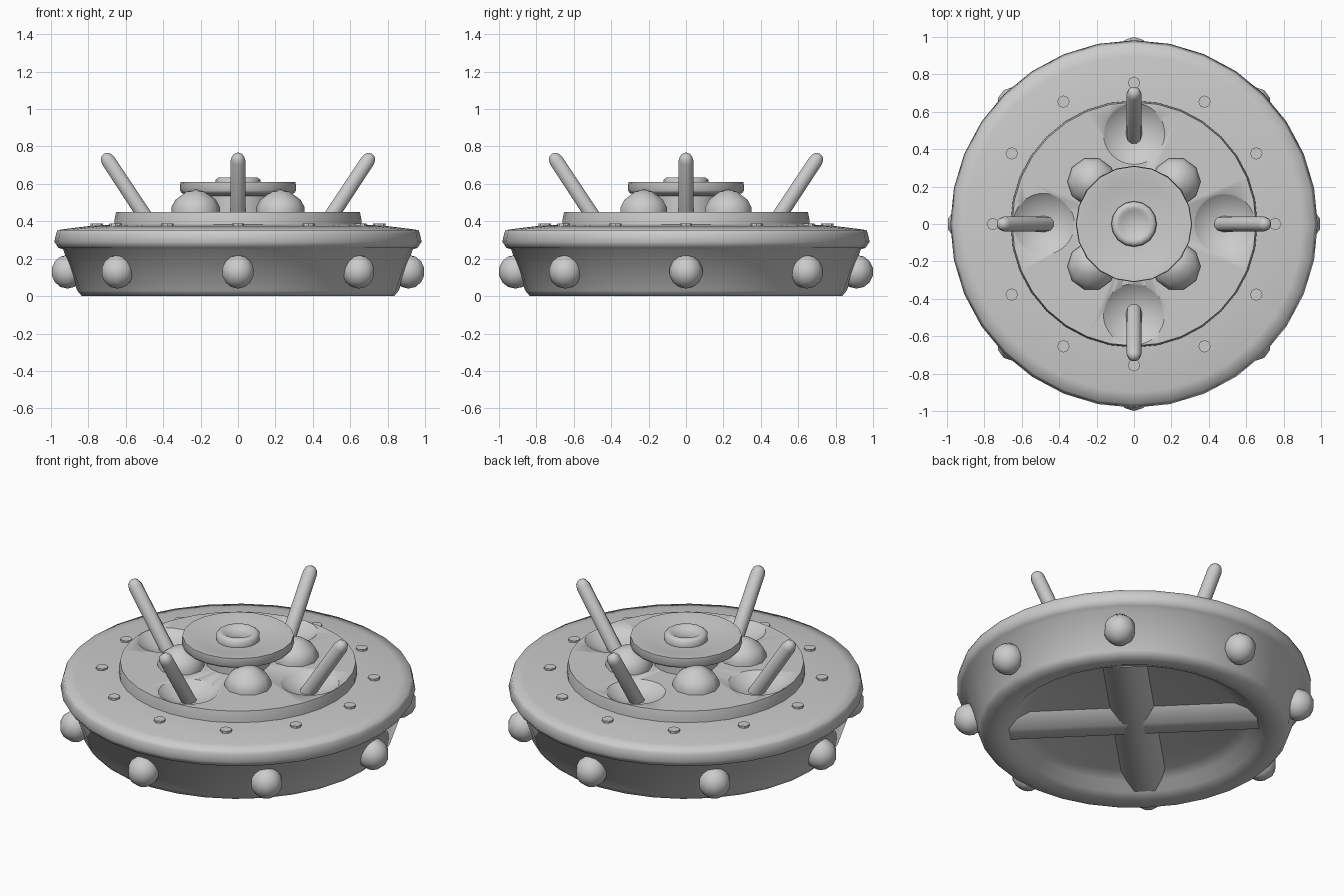
import bpy, bmesh
from math import sin, cos, pi, radians
from mathutils import Vector

if "Cube" in bpy.data.objects:
    bpy.data.objects.remove(bpy.data.objects["Cube"])


def finish(ob, angle=40):
    bpy.ops.object.select_all(action='DESELECT')
    ob.select_set(True)
    bpy.context.view_layer.objects.active = ob
    bpy.ops.object.shade_smooth_by_angle(angle=radians(angle))
    return ob


def lathe(name, profile, sides, angle=40):
    """Spin an (r, z) profile that starts and ends on the axis."""
    bm = bmesh.new()
    rings = []
    for r, z in profile:
        n = 1 if r == 0 else sides
        rings.append([bm.verts.new((r * cos(2 * pi * i / sides), r * sin(2 * pi * i / sides), z))
                      for i in range(n)])
    for a, b in zip(rings, rings[1:]):
        for i in range(sides):
            j = (i + 1) % sides
            quad = [a[i % len(a)], a[j % len(a)], b[j % len(b)], b[i % len(b)]]
            bm.faces.new(list(dict.fromkeys(quad)))
    bmesh.ops.recalc_face_normals(bm, faces=bm.faces)
    me = bpy.data.meshes.new(name)
    bm.to_mesh(me)
    bm.free()
    ob = bpy.data.objects.new(name, me)
    bpy.context.collection.objects.link(ob)
    return finish(ob, angle)


def ball(name, loc, r, seg=10, rings=7):
    bpy.ops.mesh.primitive_uv_sphere_add(segments=seg, ring_count=rings, radius=r, location=loc)
    ob = bpy.context.object
    ob.name = name
    return finish(ob, 60)


def polar(r, a, z):
    return Vector((r * cos(a), r * sin(a), z))


# Hull: hollow underside, slanted wall, rolled rim and gently rising deck
lathe("hull", [(0, 0.09), (0.58, 0.09), (0.65, 0.065), (0.7, 0.02), (0.75, 0.0), (0.835, 0.0),
               (0.86, 0.03), (0.935, 0.25), (0.96, 0.258), (0.982, 0.29), (0.972, 0.335),
               (0.965, 0.353), (0.9, 0.362), (0.8, 0.374), (0.64, 0.385), (0, 0.385)], 32, 85)

# Crossed ribs under the hull, with sloping sides
for i in range(2):
    bpy.ops.mesh.primitive_cube_add(size=1, location=(0, 0, 0.06), rotation=(0, 0, pi / 4 + i * pi / 2))
    rib = bpy.context.object
    rib.name = "underside_rib"
    rib.scale = (1.38, 0.11, 0.08)
    for v in rib.data.vertices:
        if v.co.z > 0:
            v.co.y *= 2.4
    finish(rib, 80)

# Raised centre plate with four shallow dimples
plate = lathe("centre_plate", [(0, 0.34), (0.66, 0.34), (0.66, 0.41), (0.652, 0.45), (0, 0.45)], 32)
for i in range(4):
    cutter = ball("dimple_cutter", polar(0.483, i * pi / 2, 0.647), 0.257, 32, 24)
    cutter.hide_render = True
    mod = plate.modifiers.new("dimple", 'BOOLEAN')
    mod.operation = 'DIFFERENCE'
    mod.solver = 'EXACT'
    mod.object = cutter
    bpy.context.view_layer.objects.active = plate
    bpy.ops.object.modifier_apply(modifier=mod.name)
    bpy.data.objects.remove(cutter)
finish(plate, 50)

# Rods leaning outward from the dimples
rod_profile = [(0, 0), (0.042, 0), (0.04, 0.42), (0.032, 0.445), (0.018, 0.458), (0, 0.462)]
for i in range(4):
    a = i * pi / 2
    rod = lathe("leaning_rod", rod_profile, 10, 60)
    rod.location = polar(0.463, a, 0.375)
    rod.rotation_euler = polar(0.185, a, 0.28).to_track_quat('Z', 'Y').to_euler()

# Blunt domes around the hub
dome_profile = [(0, 0), (0.13, 0), (0.13, 0.035), (0.108, 0.075), (0.05, 0.118), (0, 0.13)]
for i in range(4):
    dome = lathe("hub_dome", dome_profile, 10, 60)
    dome.location = polar(0.32, pi / 4 + i * pi / 2, 0.44)

# Central dish on its column, with a knob in the middle
lathe("centre_dish", [(0, 0.40), (0.18, 0.40), (0.18, 0.535), (0.26, 0.547), (0.3, 0.55),
                      (0.311, 0.565), (0.308, 0.61), (0.285, 0.61), (0.22, 0.597),
                      (0.1, 0.588), (0, 0.588)], 20, 60)
lathe("dish_knob", [(0, 0.56), (0.118, 0.56), (0.122, 0.59), (0.12, 0.622), (0.105, 0.634),
                    (0.085, 0.634), (0.07, 0.622), (0, 0.618)], 16, 60)

# Round bumps on the hull wall
for i in range(8):
    ball("side_bump", polar(0.912, i * pi / 4, 0.13), 0.09)

# Small studs on the deck
for i in range(12):
    bpy.ops.mesh.primitive_cylinder_add(vertices=8, radius=0.033, depth=0.04,
                                        location=polar(0.755, i * pi / 6, 0.368))
    bpy.context.object.name = "deck_stud"
    finish(bpy.context.object, 30)
